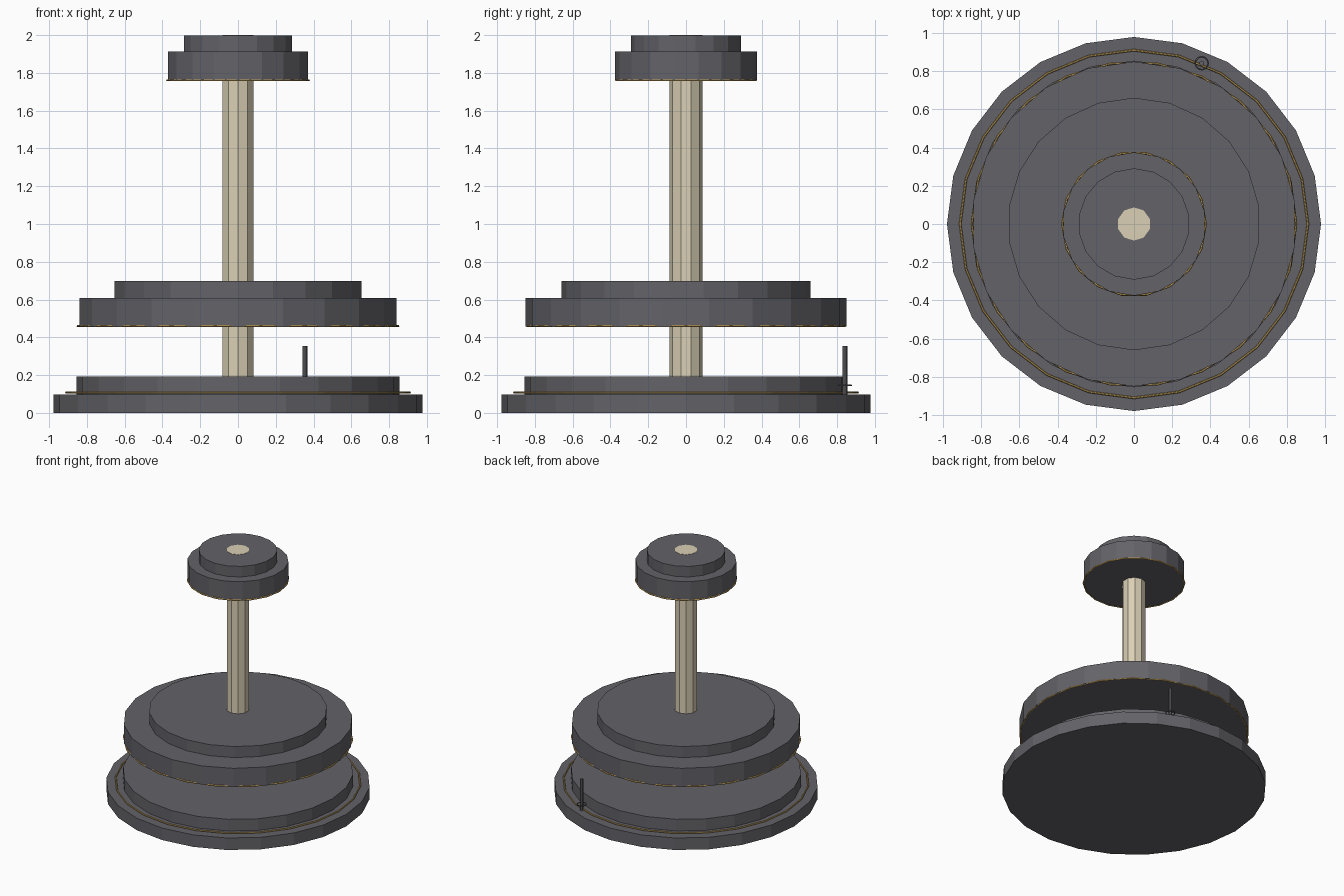
import bpy

if "Cube" in bpy.data.objects:
    bpy.data.objects.remove(bpy.data.objects["Cube"])


def material(name, rgb):
    m = bpy.data.materials.new(name)
    m.diffuse_color = (*rgb, 1)
    m.use_nodes = True
    m.node_tree.nodes["Principled BSDF"].inputs["Base Color"].default_value = m.diffuse_color
    return m


charcoal = material("charcoal", (0.125, 0.125, 0.14))
cream = material("cream", (0.70, 0.63, 0.46))
gold = material("gold", (0.56, 0.37, 0.11))


def disc(name, radius, z0, z1, sides, mat, x=0, y=0):
    bpy.ops.mesh.primitive_cylinder_add(vertices=sides, radius=radius, depth=z1 - z0,
                                        location=(x, y, (z0 + z1) / 2))
    ob = bpy.context.object
    ob.name = name
    ob.data.materials.append(mat)


def ring(name, radius, tube, z, sides, mat, x=0, y=0):
    bpy.ops.mesh.primitive_torus_add(major_radius=radius, minor_radius=tube,
                                     major_segments=sides, minor_segments=6,
                                     location=(x, y, z))
    ob = bpy.context.object
    ob.name = name
    ob.data.materials.append(mat)


# Stepped base with trim ring
disc("base_plate", 0.978, 0, 0.098, 24, charcoal)
disc("base_step", 0.854, 0.098, 0.193, 24, charcoal)
ring("base_trim", 0.909, 0.006, 0.107, 24, gold)

# Central pole
disc("pole", 0.087, 0.15, 2.0, 10, cream)

# Middle tier
disc("middle_tier", 0.849, 0.457, 0.608, 22, charcoal)
disc("middle_step", 0.66, 0.608, 0.698, 22, charcoal)
ring("middle_trim", 0.848, 0.006, 0.459, 22, gold)

# Top tier
disc("top_tier", 0.375, 1.759, 1.912, 18, charcoal)
disc("top_step", 0.291, 1.912, 1.998, 18, charcoal)
ring("top_trim", 0.375, 0.006, 1.761, 18, gold)

# Small pin at the back with its collar
disc("pin", 0.013, 0.098, 0.355, 8, charcoal, 0.354, 0.841)
ring("pin_collar", 0.034, 0.004, 0.146, 12, charcoal, 0.354, 0.841)
